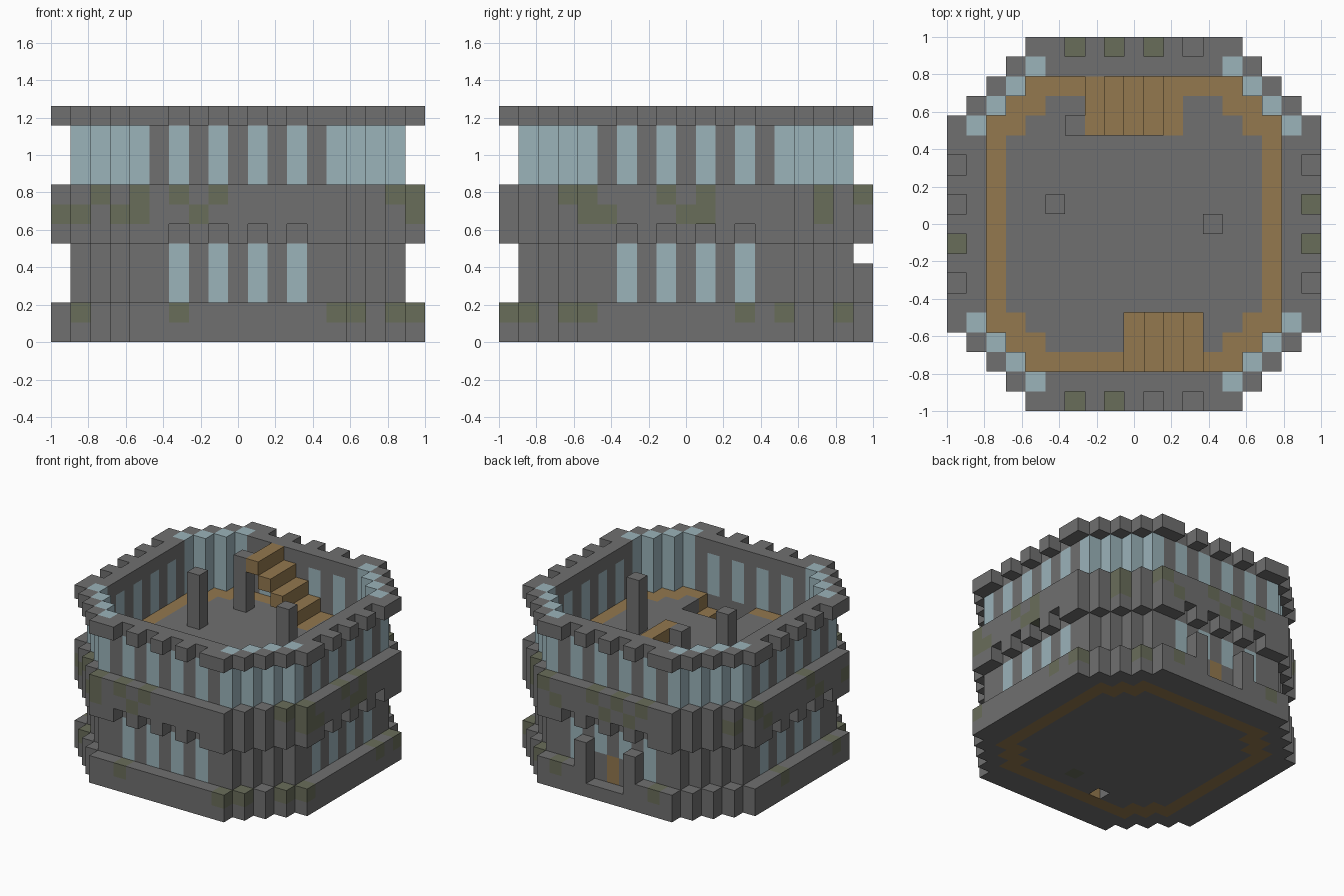
import bpy
import bmesh

cube = bpy.data.objects.get("Cube")
if cube:
    bpy.data.objects.remove(cube)

V = 2 / 19          # edge of one block
STONE, GLASS, WOOD, MOSS = range(4)


def material(name, rgb):
    linear = [((c / 255 + 0.055) / 1.055) ** 2.4 for c in rgb] + [1]
    mat = bpy.data.materials.new(name)
    mat.use_nodes = True
    mat.diffuse_color = linear
    mat.node_tree.nodes["Principled BSDF"].inputs["Base Color"].default_value = linear
    return mat


MATS = [material("grey stone", (112, 112, 112)), material("pale blue glass", (155, 179, 186)),
        material("brown wood", (147, 120, 78)), material("mossy stone", (105, 109, 90))]

parts = {}          # part name -> {block: material}
NOTCH = (1, 3)      # offsets of battlement gaps and windows


def put(name, cells, mat=STONE):
    parts.setdefault(name, {}).update({c: mat for c in cells})


def plan(size):
    """Stepped octagon of blocks; size is the half width."""
    r = range(-size, size + 1)
    return {(x, y) for x in r for y in r if abs(x) + abs(y) <= size + 5}


def layers(cells, zs):
    return {(x, y, z) for x, y in cells for z in zs}


def is_notch(x, y):
    return max(abs(x), abs(y)) == 9 and min(abs(x), abs(y)) in NOTCH


wall = plan(8) - plan(7)
ledge = plan(9) - plan(8)
inner = {(x, y) for x, y in plan(6) if abs(x) + abs(y) <= 10}
border = plan(7) - inner
battlement = {c for c in ledge if not is_notch(*c)}
corners = {(x, y) for x, y in wall if min(abs(x), abs(y)) >= 5}
windows = {(x, y) for x, y in wall if max(abs(x), abs(y)) == 8 and min(abs(x), abs(y)) in NOTCH}

# Plinth with a gap in front of the door
put("plinth", layers(wall | ledge, range(2)))
for x in (-1, 0, 1):
    del parts["plinth"][(x, 9, 1)]

# Lower and upper storeys
put("lower_wall", layers(wall, range(2, 5)))
put("lower_wall", layers(windows, range(2, 5)), GLASS)
put("lower_wall", [(x, 8, 2) for x in (-1, 1)])
put("middle_band", layers(wall, range(5, 8)) | layers(ledge, (6, 7)) | layers(battlement, (5,)))
put("upper_wall", layers(wall, range(8, 11)))
put("upper_wall", layers(windows | corners, range(8, 11)), GLASS)
put("battlement", layers(wall | battlement, (11,)))
put("battlement", layers(corners, (11,)), GLASS)

# Door and its posts
for z in (1, 2):
    owner = "plinth" if z == 1 else "lower_wall"
    del parts[owner][(0, 8, z)]
    put("door", [(0, 8, z)], WOOD)
put("door_posts", [(x, 9, z) for x in (-2, 2) for z in (2, 3)])

# Floors: stone with a wooden border, cut open for the lower stair
stairwell = {(x, y) for x in range(4) for y in (-5, -6, -7)}
put("ground_floor", layers(inner - {(-2, -6)}, (0,)))
put("ground_floor", layers(border, (0,)), WOOD)
put("ground_floor", [(1, -5, 0)], MOSS)
put("upper_floor", layers(inner - stairwell, (7,)))
put("upper_floor", layers(border - stairwell, (7,)), WOOD)

# Stairs, each one block per step
put("lower_stair", [(x, y, x + 3) for x in range(-2, 4) for y in (-7, -6, -5)], WOOD)
put("upper_stair", [(x, y, 9 - x) for x in range(-2, 2) for y in (5, 6, 7)], WOOD)
put("upper_floor", [(2, y, 7) for y in (5, 6, 7)], WOOD)

# Posts standing on the upper floor
put("floor_posts", layers([(-4, 1), (4, 0), (-3, 5)], range(8, 12)))


# Moss patches: per side, layer -> positions along that side
def edge(t):
    return min(9, 14 - abs(t))


MOSS_MAP = {
    "front": {1: (-8, -3, 5, 6, 8, 9), 6: (-9, -8, -6, -5, -2, 9), 7: (-7, -5, -3, -1, 8, 9)},
    "right": {1: (-6, -5, 3, 5), 6: (-5, -4, 0, 1, 7), 7: (-6, -5, -1, 1, 7)},
    "back": {1: (-4, 4, 6), 6: (-2, 0, 4), 7: (-3, -1, 1, 5)},
    "left": {1: (-4, 2), 6: (-2, 4, 6), 7: (-1, 5)},
}
PLACE = {"front": lambda t: (t, -edge(t)), "back": lambda t: (t, edge(t)),
         "right": lambda t: (edge(t), t), "left": lambda t: (-edge(t), t)}
for side, rows in MOSS_MAP.items():
    for z, spots in rows.items():
        for t in spots:
            cell = (*PLACE[side](t), z)
            owner = parts["plinth" if z < 2 else "middle_band"]
            if cell in owner:
                owner[cell] = MOSS

# Turn each part into a mesh of its exposed block faces
filled = set().union(*parts.values())


def build(name, cells):
    bm = bmesh.new()
    for cell, mat in cells.items():
        for axis in range(3):
            for sign in (-1, 1):
                near = list(cell)
                near[axis] += sign
                if tuple(near) in filled:
                    continue
                quad = []
                for a, b in ((-1, -1), (1, -1), (1, 1), (-1, 1))[::sign]:
                    p = list(cell)
                    p[axis] += sign / 2
                    p[(axis + 1) % 3] += a / 2
                    p[(axis + 2) % 3] += b / 2
                    quad.append(bm.verts.new((p[0] * V, p[1] * V, (p[2] + 0.5) * V)))
                bm.faces.new(quad).material_index = mat
    bmesh.ops.remove_doubles(bm, verts=bm.verts, dist=V / 100)
    bmesh.ops.dissolve_limit(bm, angle_limit=0.01, verts=bm.verts, edges=bm.edges,
                             delimit={'MATERIAL'})
    mesh = bpy.data.meshes.new(name)
    bm.to_mesh(mesh)
    bm.free()
    for mat in MATS:
        mesh.materials.append(mat)
    bpy.context.collection.objects.link(bpy.data.objects.new(name, mesh))


for name, cells in parts.items():
    build(name, cells)
